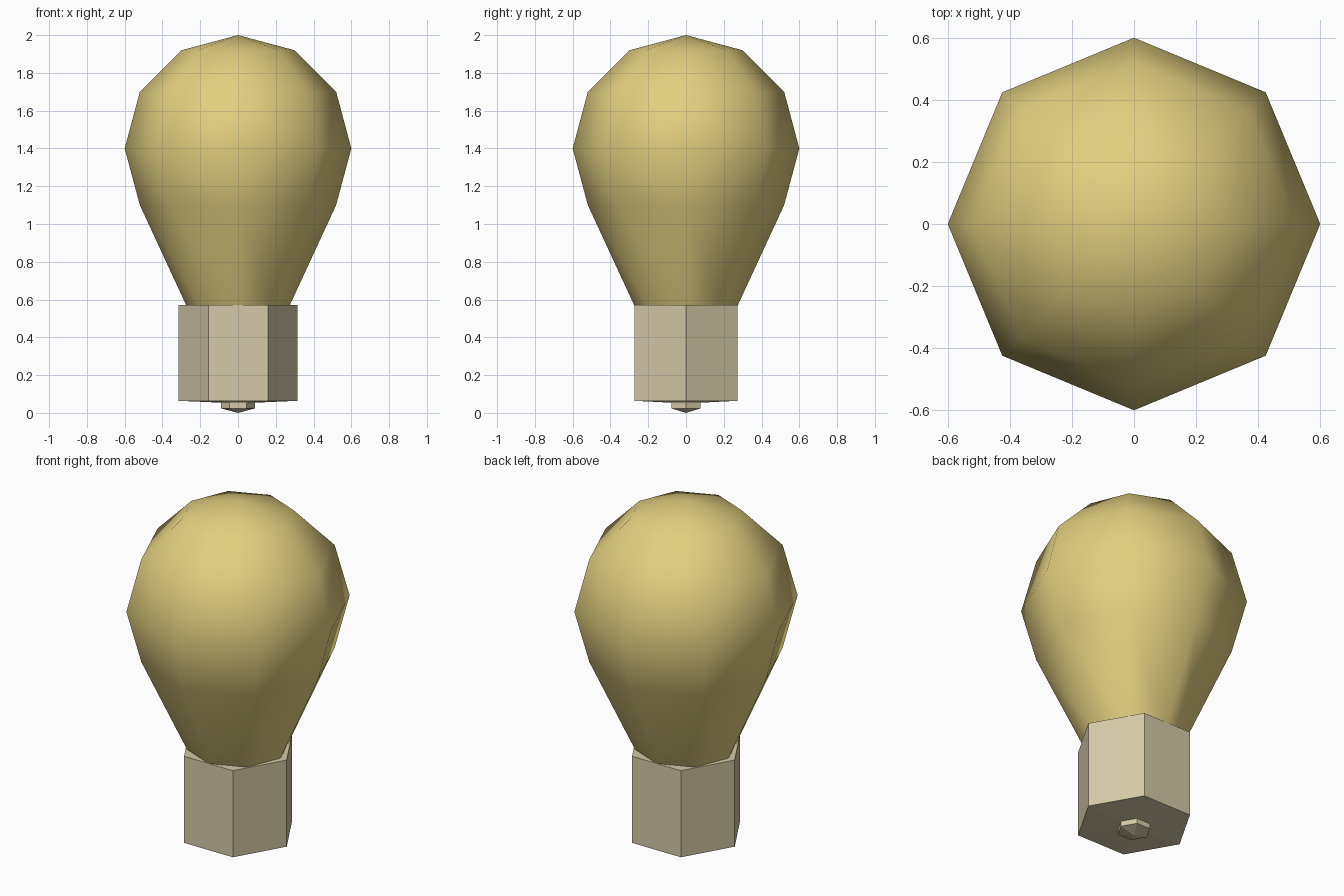
import bpy, bmesh, math

if "Cube" in bpy.data.objects:
    bpy.data.objects.remove(bpy.data.objects["Cube"])


def material(name, rgb):
    # sRGB 0-255 to linear
    lin = [((c / 255 + 0.055) / 1.055) ** 2.4 for c in rgb]
    mat = bpy.data.materials.new(name)
    mat.diffuse_color = (*lin, 1)
    mat.use_nodes = True
    mat.node_tree.nodes["Principled BSDF"].inputs["Base Color"].default_value = mat.diffuse_color
    return mat


def lathe(name, profile, sides, mat, smooth):
    """Turn (radius, z) points around z; radius 0 makes a pole."""
    bm = bmesh.new()
    rings = []
    for r, z in profile:
        if r == 0:
            rings.append([bm.verts.new((0, 0, z))] * sides)
        else:
            rings.append([bm.verts.new((r * math.cos(math.tau * i / sides),
                                        r * math.sin(math.tau * i / sides), z))
                          for i in range(sides)])
    for a, b in zip(rings, rings[1:]):
        for i in range(sides):
            j = (i + 1) % sides
            corners = list(dict.fromkeys((a[i], a[j], b[j], b[i])))
            bm.faces.new(corners).smooth = smooth
    bmesh.ops.recalc_face_normals(bm, faces=bm.faces)
    mesh = bpy.data.meshes.new(name)
    bm.to_mesh(mesh)
    bm.free()
    mesh.materials.append(mat)
    obj = bpy.data.objects.new(name, mesh)
    bpy.context.collection.objects.link(obj)
    return obj


glass = material("warm yellow glass", (225, 207, 127))
metal = material("pale beige metal", (212, 201, 167))

# Glass bulb: round top in 30 degree steps, then a straight taper to the neck
dome = [(0, 2.0)]
for k in range(1, 5):
    t = math.radians(30 * k)
    dome.append((0.6 * math.sin(t), 1.4 + 0.6 * math.cos(t)))
lathe("glass_bulb", dome + [(0.265, 0.55)], 8, glass, True)

# Six-sided base with a slightly domed underside
lathe("screw_base", [(0, 0.57), (0.315, 0.57), (0.315, 0.064), (0, 0.05)], 6, metal, False)

# Small contact under the base
lathe("contact_tip", [(0, 0.056), (0.09, 0.056), (0.09, 0.024), (0, 0.0)], 6, metal, False)
